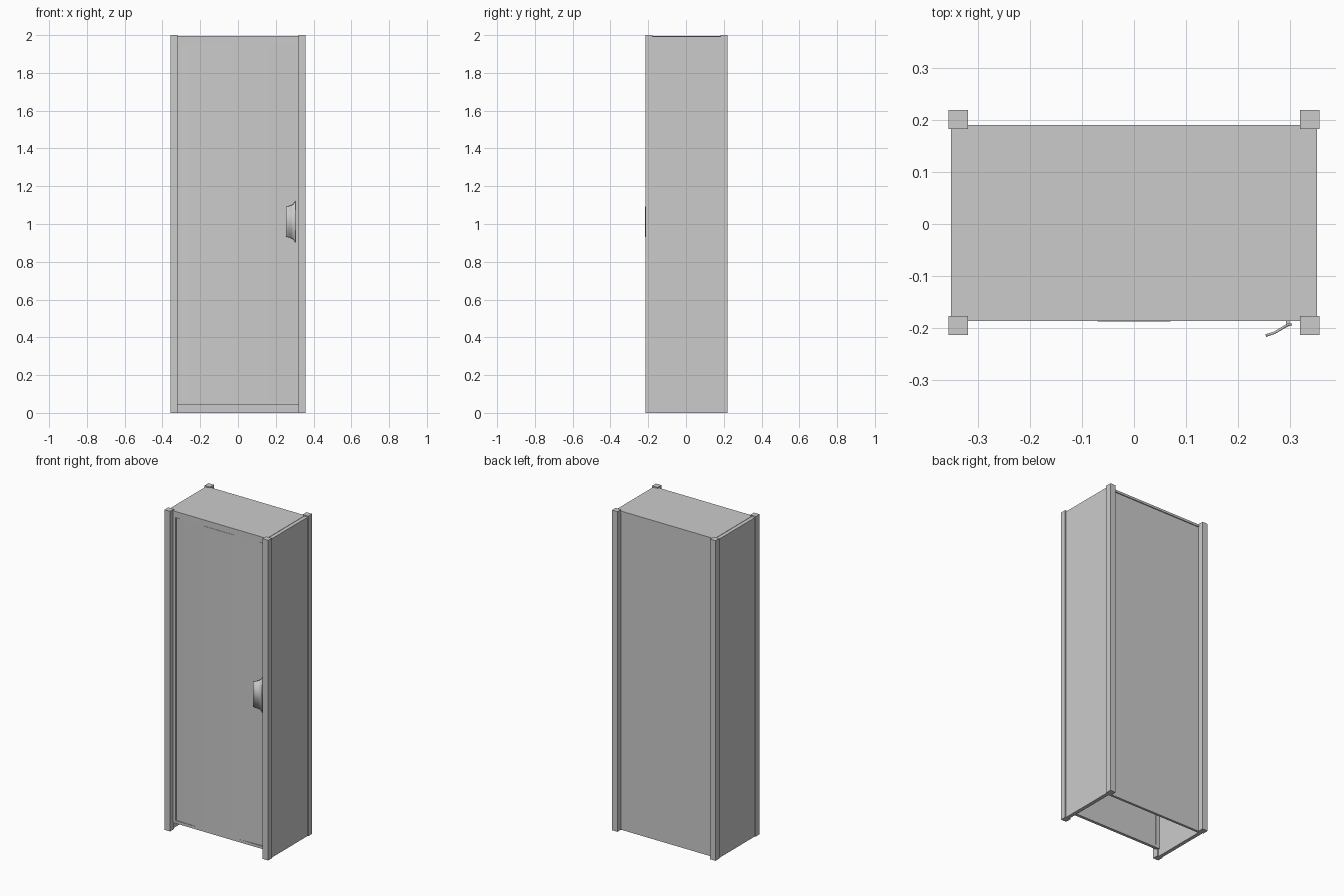
import bpy, bmesh, math

if "Cube" in bpy.data.objects:
    bpy.data.objects.remove(bpy.data.objects["Cube"])


def box(name, x, y, z):
    """Box from (min, max) ranges."""
    bm = bmesh.new()
    bmesh.ops.create_cube(bm, size=1)
    for v in bm.verts:
        v.co = [r[0] if c < 0 else r[1] for c, r in zip(v.co, (x, y, z))]
    return finish(name, bm)


def finish(name, bm):
    bmesh.ops.recalc_face_normals(bm, faces=bm.faces)
    mesh = bpy.data.meshes.new(name)
    bm.to_mesh(mesh)
    bm.free()
    ob = bpy.data.objects.new(name, mesh)
    bpy.context.collection.objects.link(ob)
    return ob


def smooth(ob):
    bpy.ops.object.select_all(action='DESELECT')
    ob.select_set(True)
    bpy.context.view_layer.objects.active = ob
    bpy.ops.object.shade_smooth_by_angle(angle=math.radians(30))


def prism(name, pts, z0, z1):
    """Extrude an xy outline upward."""
    bm = bmesh.new()
    face = bm.faces.new([bm.verts.new((x, y, z0)) for x, y in pts])
    ext = bmesh.ops.extrude_face_region(bm, geom=[face])
    for v in ext['geom']:
        if isinstance(v, bmesh.types.BMVert):
            v.co.z = z1
    return finish(name, bm)


# Mirrored parts: corner posts, side panels, door frame stiles
for s, side in ((-1, "left"), (1, "right")):
    def mx(a, b):
        return tuple(sorted((s * a, s * b)))
    box(f"front_post_{side}", mx(0.32, 0.358), (-0.214, -0.177), (0, 2))
    box(f"back_post_{side}", mx(0.32, 0.358), (0.183, 0.22), (0, 2))
    box(f"side_panel_{side}", mx(0.33, 0.353), (-0.178, 0.184), (0, 1.992))
    box(f"frame_stile_{side}", mx(0.302, 0.33), (-0.186, -0.168), (0.045, 1.98))

# Top, back and front rails; the bottom stays open
box("top_panel", (-0.33, 0.33), (-0.187, 0.191), (1.98, 1.994))
box("back_panel", (-0.33, 0.33), (0.17, 0.185), (0, 1.98))
box("frame_top_rail", (-0.302, 0.302), (-0.186, -0.168), (1.955, 1.98))
box("frame_bottom_rail", (-0.302, 0.302), (-0.186, -0.168), (0.045, 0.062))

# Gently bowed door
N = 16
arc = [(-0.302 + 0.604 * i / N, -0.178 - 0.010 * (1 - (2 * i / N - 1) ** 2))
       for i in range(N + 1)]
door = prism("door", arc + [(0.302, -0.170), (-0.302, -0.170)], 0.062, 1.955)
smooth(door)

# Curved handle plate: (x, y, half height) along its section
section = [(0.304, -0.193, 0.110), (0.298, -0.194, 0.100), (0.292, -0.197, 0.092),
           (0.282, -0.203, 0.087), (0.270, -0.210, 0.083), (0.254, -0.215, 0.079)]
bm = bmesh.new()
cols = [[bm.verts.new((x, y, 1.012 + k * h)) for k in (-1, 1)] for x, y, h in section]
for a, b in zip(cols, cols[1:]):
    bm.faces.new((a[0], b[0], b[1], a[1]))
bmesh.ops.recalc_face_normals(bm, faces=bm.faces)
handle = finish("handle", bm)
mod = handle.modifiers.new("thickness", 'SOLIDIFY')
mod.thickness = 0.005
mod.offset = 0
smooth(handle)

# Handle mount
box("handle_mount", (0.293, 0.300), (-0.196, -0.176), (0.93, 1.09))
